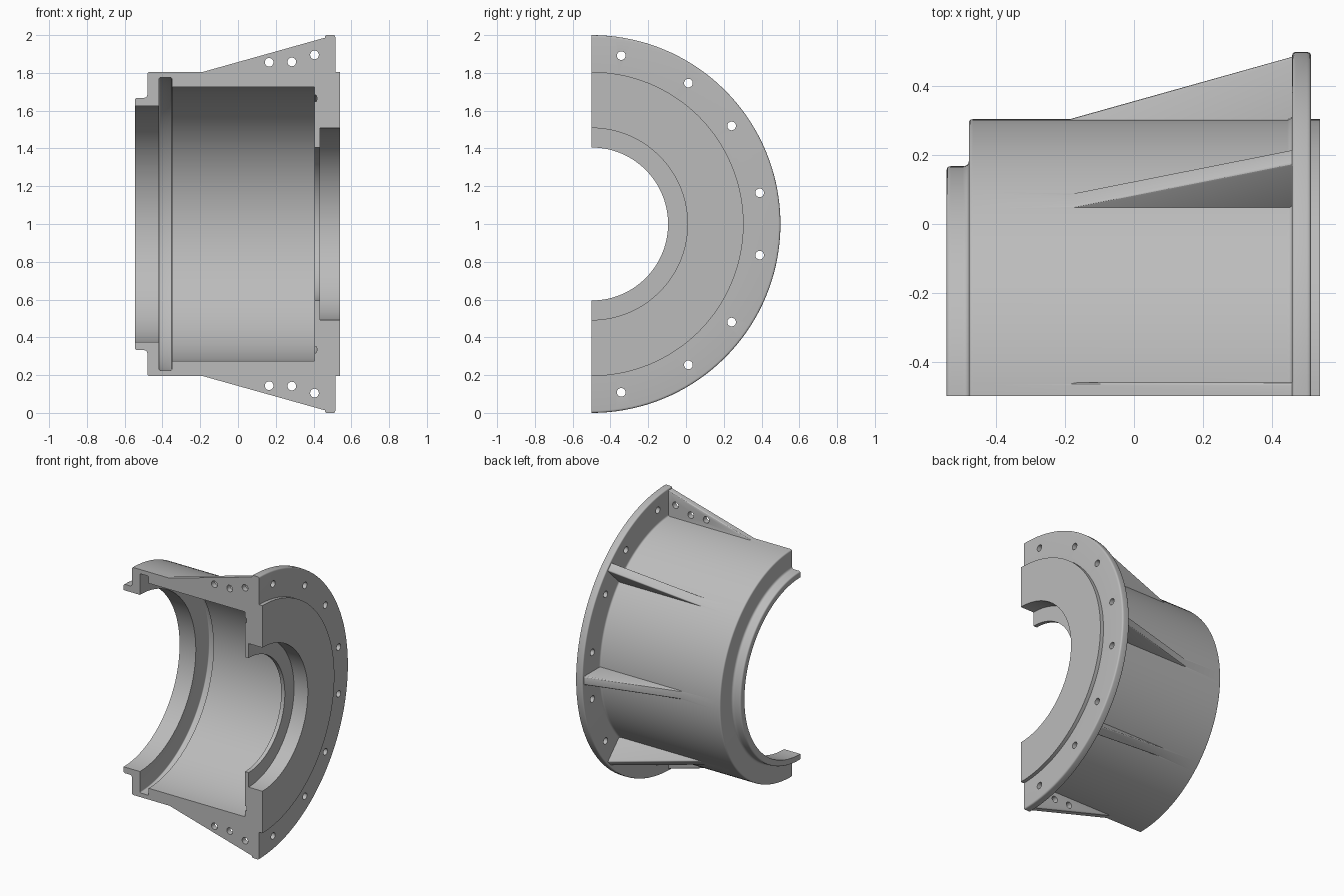
import bpy, bmesh, math
from mathutils import Matrix, Vector

cube = bpy.data.objects.get("Cube")
if cube:
    bpy.data.objects.remove(cube, do_unlink=True)

AXIS_Y, AXIS_Z = -0.5, 1.0
BODY_R, FLANGE_R = 0.805, 1.0

metal = bpy.data.materials.new("cast_grey")
metal.use_nodes = True
grey = (0.5, 0.5, 0.5, 1)
metal.diffuse_color = grey
metal.node_tree.nodes["Principled BSDF"].inputs["Base Color"].default_value = grey


def make_object(name, bm):
    bmesh.ops.recalc_face_normals(bm, faces=bm.faces)
    mesh = bpy.data.meshes.new(name)
    bm.to_mesh(mesh)
    bm.free()
    mesh.materials.append(metal)
    obj = bpy.data.objects.new(name, mesh)
    bpy.context.collection.objects.link(obj)
    return obj


def rounded(points, steps=4):
    """Replace each corner (x, r, size) by a small curve."""
    out = []
    for i, (x, r, size) in enumerate(points):
        p = Vector((x, r))
        if not size:
            out.append(p)
            continue
        before = Vector(points[i - 1][:2])
        after = Vector(points[(i + 1) % len(points)][:2])
        a = p + (before - p).normalized() * size
        b = p + (after - p).normalized() * size
        for k in range(steps + 1):
            t = k / steps
            out.append(a * (1 - t) ** 2 + p * 2 * t * (1 - t) + b * t * t)
    return out


def revolve(name, profile, segments=144):
    bm = bmesh.new()
    rings = []
    for s in range(segments):
        a = 2 * math.pi * s / segments
        rings.append([bm.verts.new((x, AXIS_Y + r * math.cos(a), AXIS_Z + r * math.sin(a)))
                      for x, r in profile])
    n = len(profile)
    for s in range(segments):
        here, there = rings[s], rings[(s + 1) % segments]
        for i in range(n):
            j = (i + 1) % n
            bm.faces.new((here[i], here[j], there[j], there[i]))
    return make_object(name, bm)


def add_rib(bm, angle, width):
    """Sloping web between body and flange, standing out along the angle."""
    part = bmesh.new()
    side = [(-0.19, 0.785), (-0.19, BODY_R - 0.001), (0.495, 0.996), (0.495, 0.785)]
    rows = [[part.verts.new((x, r, t)) for x, r in side] for t in (-width / 2, width / 2)]
    part.faces.new(rows[0])
    part.faces.new(rows[1][::-1])
    for i in range(4):
        j = (i + 1) % 4
        part.faces.new((rows[0][i], rows[1][i], rows[1][j], rows[0][j]))
    crest = [part.edges.get((row[1], row[2])) for row in rows]
    bmesh.ops.bevel(part, geom=crest, offset=0.009, segments=3, profile=0.5, affect='EDGES')
    bmesh.ops.transform(part, verts=part.verts, matrix=Matrix.Translation((0, AXIS_Y, AXIS_Z))
                        @ Matrix.Rotation(math.radians(angle), 4, 'X'))
    temp = bpy.data.meshes.new("rib_part")
    part.to_mesh(temp)
    part.free()
    bm.from_mesh(temp)
    bpy.data.meshes.remove(temp)


def add_drill(bm, centre, direction, depth):
    turn = Vector(direction).to_track_quat('Z', 'Y').to_matrix().to_4x4()
    bmesh.ops.create_cone(bm, cap_ends=True, segments=24, radius1=0.023, radius2=0.023,
                          depth=depth, matrix=Matrix.Translation(centre) @ turn)


def combine(target, tool, operation):
    mod = target.modifiers.new(tool.name, 'BOOLEAN')
    mod.operation = operation
    mod.solver = 'EXACT'
    mod.object = tool
    bpy.context.view_layer.objects.active = target
    bpy.ops.object.modifier_apply(modifier=mod.name)
    bpy.data.objects.remove(tool, do_unlink=True)


# Turned body: outside from spigot to flange and boss, then the stepped bore
section = rounded([
    (-0.545, 0.625, 0), (-0.545, 0.668, 0.012), (-0.48, 0.668, 0.018), (-0.48, BODY_R, 0.012),
    (0.46, BODY_R, 0.014), (0.46, FLANGE_R, 0.01), (0.515, FLANGE_R, 0.012),
    (0.515, BODY_R, 0), (0.541, BODY_R, 0),
    (0.541, 0.508, 0), (0.433, 0.508, 0), (0.433, 0.405, 0), (0.405, 0.405, 0),
    (0.405, 0.647, 0), (0.417, 0.647, 0.011), (0.417, 0.683, 0.011), (0.405, 0.683, 0),
    (0.405, 0.725, 0), (-0.35, 0.725, 0), (-0.35, 0.775, 0.008), (-0.418, 0.775, 0.008),
    (-0.418, 0.625, 0)])
housing = revolve("bearing_housing_half", section)

# Ribs, with thicker ones at the split plane
ribs = bmesh.new()
for angle in (-90, -45, 0, 45, 90):
    add_rib(ribs, angle, 0.078 if abs(angle) == 90 else 0.06)
combine(housing, make_object("ribs", ribs), 'UNION')

# Split the housing in half
half = bmesh.new()
bmesh.ops.create_cube(half, size=3, matrix=Matrix.Translation((0, AXIS_Y - 1.5, AXIS_Z)))
combine(housing, make_object("split_cutter", half), 'DIFFERENCE')

# Bolt holes in the flange and dowel holes in the split-plane ribs
drills = bmesh.new()
for sign in (-1, 1):
    for angle in (10.5, 35, 55.5, 80):
        a = math.radians(sign * angle)
        centre = (0.5, AXIS_Y + 0.905 * math.cos(a), AXIS_Z + 0.905 * math.sin(a))
        add_drill(drills, centre, (1, 0, 0), 0.14)
    for x, r in ((0.165, 0.856), (0.285, 0.858), (0.405, 0.895)):
        add_drill(drills, (x, AXIS_Y, AXIS_Z + sign * r), (0, 1, 0), 0.14)
combine(housing, make_object("hole_cutter", drills), 'DIFFERENCE')

# Smooth turned surfaces, crisp edges
bpy.ops.object.select_all(action='DESELECT')
housing.select_set(True)
bpy.context.view_layer.objects.active = housing
bpy.ops.object.shade_smooth_by_angle(angle=math.radians(30))
